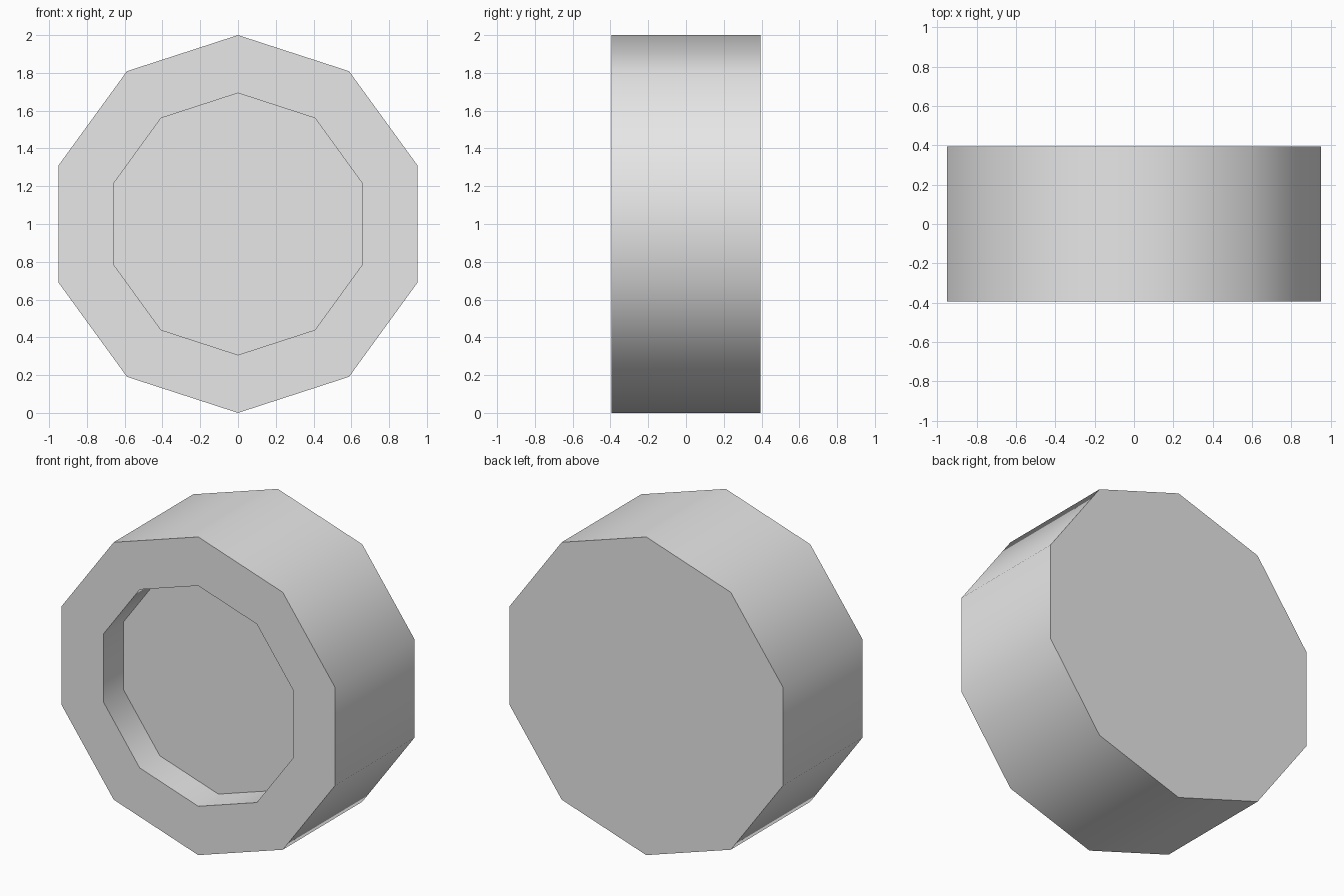
import bpy
import bmesh
from math import pi, sin, cos, radians

SIDES = 10
OUTER, INNER = 1.0, 0.693
HALF_DEPTH, RECESS = 0.395, 0.2

cube = bpy.data.objects.get("Cube")
if cube:
    bpy.data.objects.remove(cube, do_unlink=True)

# Plain grey finish
grey = bpy.data.materials.new("plain_grey")
grey.use_nodes = True
colour = (0.8, 0.8, 0.8, 1.0)
grey.diffuse_color = colour
grey.node_tree.nodes["Principled BSDF"].inputs["Base Color"].default_value = colour

bm = bmesh.new()


def ring(radius, y):
    """Ten-sided ring in the xz plane with a corner at the top."""
    angles = [2 * pi * i / SIDES for i in range(SIDES)]
    return [bm.verts.new((radius * sin(a), y, 1 + radius * cos(a))) for a in angles]


def bridge(a, b):
    for i in range(SIDES):
        j = (i + 1) % SIDES
        bm.faces.new((a[i], a[j], b[j], b[i]))


# Back cap, outer wall, front rim, recess wall, recess floor
rings = [
    ring(OUTER, HALF_DEPTH),
    ring(OUTER, -HALF_DEPTH),
    ring(INNER, -HALF_DEPTH),
    ring(INNER, -HALF_DEPTH + RECESS),
]
for a, b in zip(rings, rings[1:]):
    bridge(a, b)
bm.faces.new(rings[0])
bm.faces.new(rings[-1])
bmesh.ops.recalc_face_normals(bm, faces=bm.faces[:])

mesh = bpy.data.meshes.new("recessed_drum")
bm.to_mesh(mesh)
bm.free()
mesh.materials.append(grey)
drum = bpy.data.objects.new("recessed_drum", mesh)
bpy.context.collection.objects.link(drum)

# Smooth round the walls, crisp at the rims
bpy.ops.object.select_all(action="DESELECT")
drum.select_set(True)
bpy.context.view_layer.objects.active = drum
bpy.ops.object.shade_smooth_by_angle(angle=radians(40))
